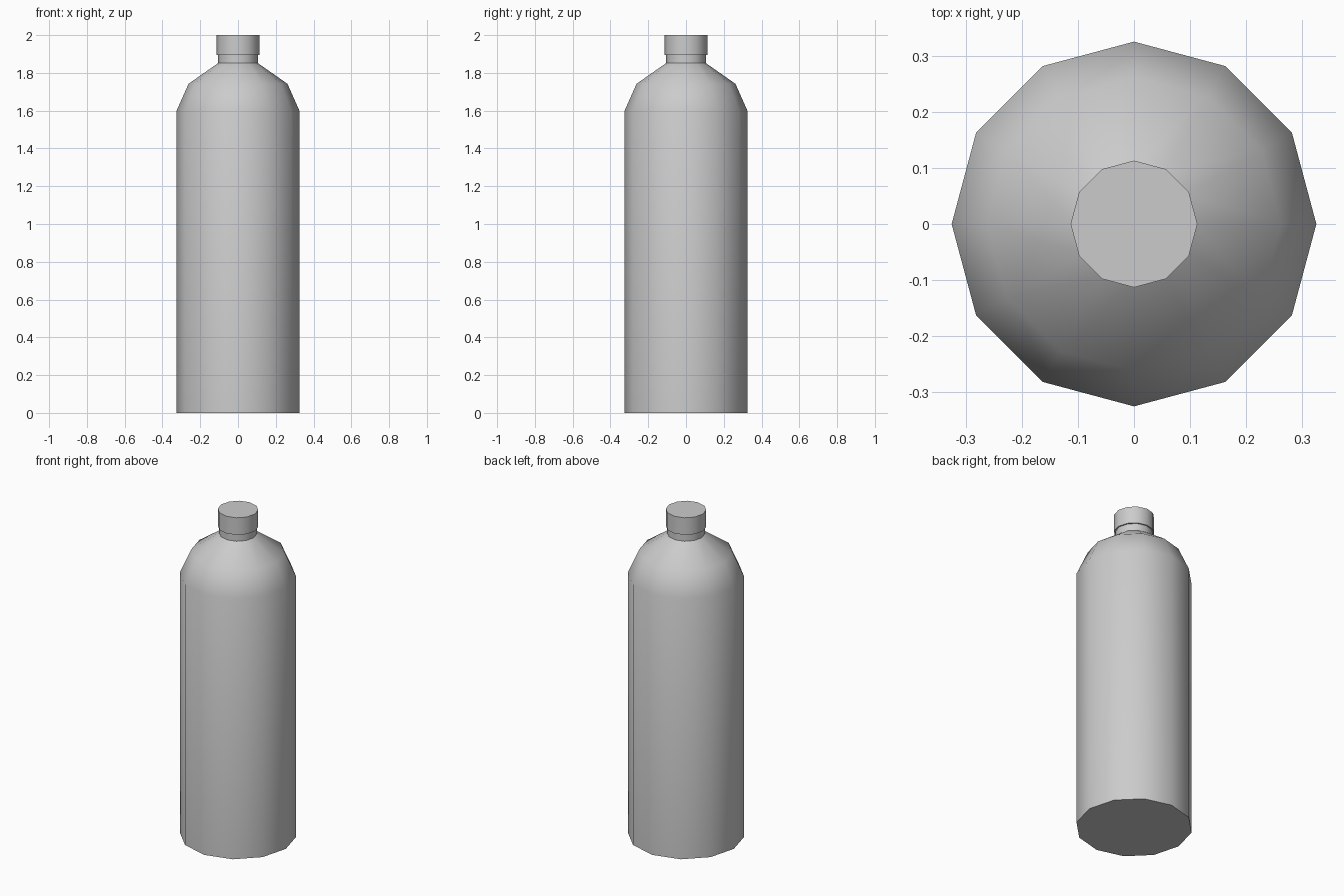
import bpy, bmesh, math

if "Cube" in bpy.data.objects:
    bpy.data.objects.remove(bpy.data.objects["Cube"])

SIDES = 12


def lathe(name, profile):
    """Revolve (radius, z) points into a closed 12-sided solid."""
    bm = bmesh.new()
    rings = []
    for r, z in profile:
        rings.append([bm.verts.new((r * math.cos(2 * math.pi * i / SIDES),
                                    r * math.sin(2 * math.pi * i / SIDES), z))
                      for i in range(SIDES)])
    for low, high in zip(rings, rings[1:]):
        for i in range(SIDES):
            j = (i + 1) % SIDES
            bm.faces.new((low[i], low[j], high[j], high[i]))
    bm.faces.new(rings[0][::-1])
    bm.faces.new(rings[-1])
    mesh = bpy.data.meshes.new(name)
    bm.to_mesh(mesh)
    bm.free()
    obj = bpy.data.objects.new(name, mesh)
    bpy.context.collection.objects.link(obj)
    bpy.ops.object.select_all(action='DESELECT')
    obj.select_set(True)
    bpy.context.view_layer.objects.active = obj
    bpy.ops.object.shade_smooth_by_angle(angle=math.radians(40))
    return obj


# Body with sloped shoulders and a short neck
lathe("bottle_body", [(0.325, 0), (0.325, 1.6), (0.262, 1.742),
                      (0.105, 1.852), (0.105, 1.895)])

# Screw cap, slightly wider than the neck
lathe("bottle_cap", [(0.113, 1.895), (0.113, 2.0)])
